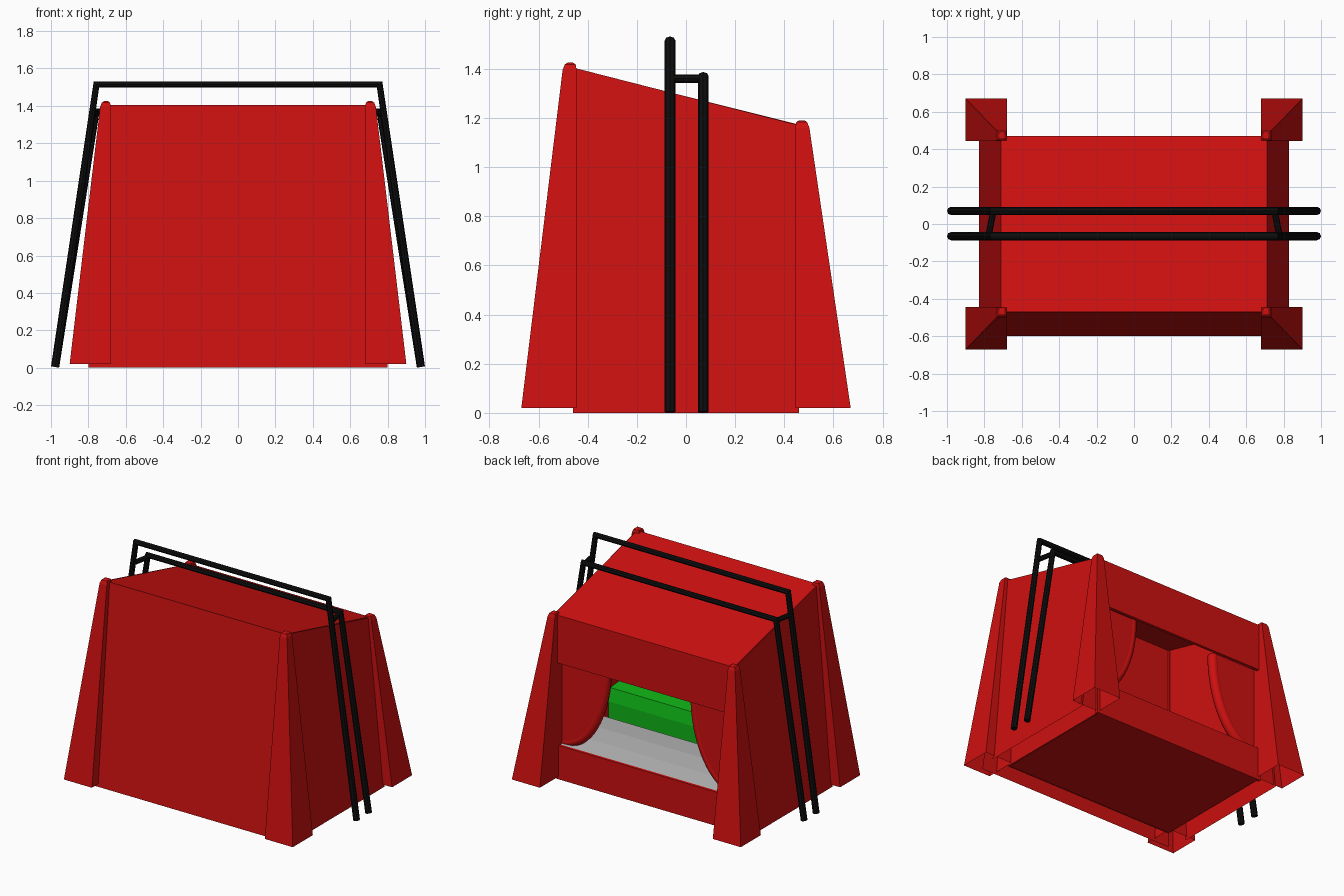
import bpy, math

if "Cube" in bpy.data.objects:
    bpy.data.objects.remove(bpy.data.objects["Cube"])


def material(name, rgb):
    m = bpy.data.materials.new(name)
    m.diffuse_color = (*rgb, 1)
    m.use_nodes = True
    m.node_tree.nodes["Principled BSDF"].inputs["Base Color"].default_value = m.diffuse_color
    return m


RED = material("red", (0.62, 0.005, 0.005))
BLACK = material("black", (0.004, 0.004, 0.004))
GREEN = material("green", (0.005, 0.45, 0.008))
GREY = material("grey", (0.42, 0.42, 0.42))


def mesh(name, verts, faces, mat):
    me = bpy.data.meshes.new(name)
    me.from_pydata(verts, [], faces)
    me.materials.append(mat)
    ob = bpy.data.objects.new(name, me)
    bpy.context.collection.objects.link(ob)
    return ob


def panel(name, pts, mat=RED):
    return mesh(name, pts, [tuple(range(len(pts)))], mat)


def prism(name, prof, w, mat):
    """Extrude a y-z profile across x from -w to w."""
    n = len(prof)
    v = [(s * w, y, z) for s in (-1, 1) for y, z in prof]
    f = [tuple(range(n))[::-1], tuple(range(n, 2 * n))]
    f += [(i, (i + 1) % n, n + (i + 1) % n, n + i) for i in range(n)]
    return mesh(name, v, f, mat)


def tube(name, pts, r, mat, smooth=False):
    cu = bpy.data.curves.new(name, 'CURVE')
    cu.dimensions = '3D'
    cu.bevel_depth = r
    cu.bevel_resolution = 2
    cu.use_fill_caps = True
    sp = cu.splines.new('POLY')
    sp.points.add(len(pts) - 1)
    for p, c in zip(sp.points, pts):
        p.co = (*c, 1)
    sp.use_smooth = smooth
    cu.materials.append(mat)
    ob = bpy.data.objects.new(name, cu)
    bpy.context.collection.objects.link(ob)


def leg(name, sx, sy, top):
    """Hollow tapered corner leg, open below, with a small rounded cap."""
    rings = []
    for z, xa, xb, ya, yb in ((0.02, .68, .9, .445, .67),
                              (top - .03, .68, .737, .445, .502),
                              (top - .007, .684, .728, .449, .493),
                              (top, .695, .717, .46, .482)):
        rings += [(sx * x, sy * y, z) for x, y in ((xa, ya), (xb, ya), (xb, yb), (xa, yb))]
    f = [(r * 4 + i, r * 4 + (i + 1) % 4, r * 4 + 4 + (i + 1) % 4, r * 4 + 4 + i)
         for r in range(3) for i in range(4)] + [(12, 13, 14, 15)]
    if sx * sy < 0:
        f = [q[::-1] for q in f]
    mesh(name, rings, f, RED)


W, ZF, ZB = 0.705, 1.405, 1.17

# sloping roof, flared front wall, floor and inner front wall
prism("roof", [(-.47, ZF), (.47, ZB), (.47, ZB - .015), (-.47, ZF - .015)], W, RED)
panel("front_wall", [(-.8, -.60, 0), (.8, -.60, 0), (W, -.47, ZF), (-W, -.47, ZF)])
panel("inner_front_wall", [(-.68, -.46, 0), (-.68, -.46, 1.39), (.68, -.46, 1.39), (.68, -.46, 0)])
panel("base", [(-.69, -.47, 0.004), (-.69, .46, 0.004), (.69, .46, 0.004), (.69, -.47, 0.004)])
prism("inner_floor", [(-.46, .2), (.45, .2), (.45, .22), (-.46, .22)], .68, RED)

# back header and low sill framing the opening
prism("back_header", [(.45, .83), (.47, .83), (.47, ZB), (.45, ZB)], .7, RED)
prism("back_sill", [(.44, 0), (.46, 0), (.46, .24), (.44, .24)], .7, RED)

# mirrored sides
for s, side in ((-1, "left"), (1, "right")):
    panel(side + "_wall", [(s * .83, -.46, 0), (s * .83, .46, 0),
                           (s * .712, .46, ZB), (s * .712, -.46, ZF)][::s])
    panel(side + "_inner_wall", [(s * .685, -.46, 0), (s * .685, .46, 0),
                                 (s * .685, .46, ZB), (s * .685, -.46, ZF - .01)][::-s])
    panel(side + "_wall_cap", [(s * .68, -.46, ZF - .004), (s * .712, -.46, ZF - .004),
                               (s * .712, .46, ZB - .001), (s * .68, .46, ZB - .001)][::s])
    leg(side + "_front_leg", s, -1, 1.425)
    leg(side + "_back_leg", s, 1, 1.19)
    # curved wing panel beside the opening, with a rounded rim
    arc = [(s * (.68 - .33 * math.cos(t)), .42, .85 - .6 * math.sin(t))
           for t in [i * math.pi / 32 for i in range(17)]]
    panel(side + "_wing", (arc + [(s * .68, .42, .85)])[::s])
    tube(side + "_wing_rim", [(x, .39, z) for x, y, z in arc], .035, RED, True)
    # short link between the two hoops
    tube(side + "_hoop_link", [(s * .778, -.065, 1.36), (s * .752, .07, 1.36)], .017, BLACK)

# interior step and bench
prism("grey_step", [(.44, .2), (.44, .235), (.32, .27), (.18, .295), (.03, .30), (.03, .2)], .68, GREY)
prism("green_bench", [(-.1, .22), (-.1, .34), (-.12, .43), (-.28, .445), (-.455, .45), (-.455, .22)],
      .68, GREEN)

# two black hoops over the roof
for name, y, x, z in (("front_hoop", -.065, .757, 1.515), ("rear_hoop", .07, .757, 1.37)):
    tube(name, [(-.978, y, .004), (-x, y, z), (x, y, z), (.978, y, .004)], .022, BLACK)
